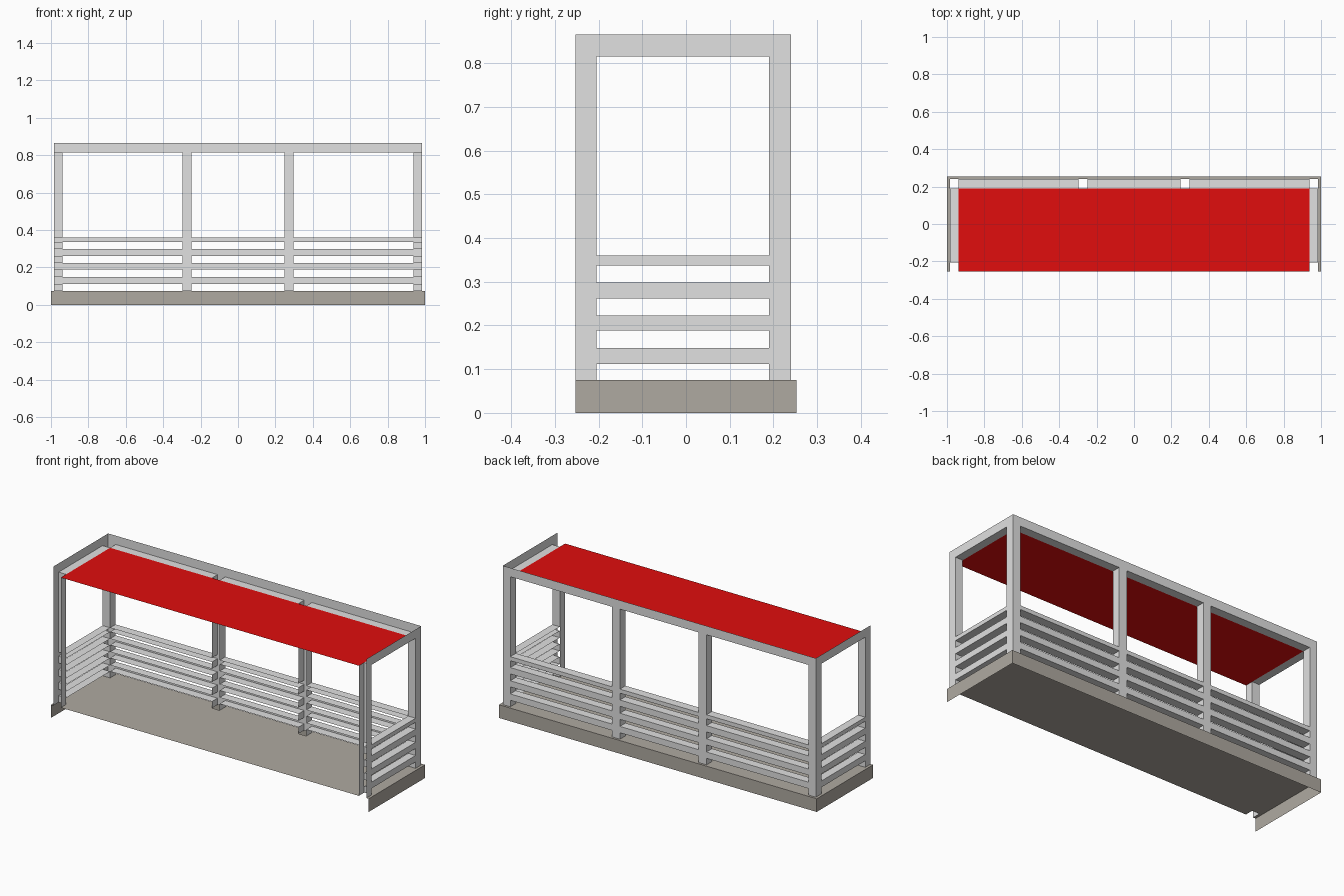
import bpy
import bmesh

if "Cube" in bpy.data.objects:
    bpy.data.objects.remove(bpy.data.objects["Cube"], do_unlink=True)


def material(name, rgb):
    m = bpy.data.materials.new(name)
    m.use_nodes = True
    color = (*rgb, 1.0)
    m.diffuse_color = color
    m.node_tree.nodes["Principled BSDF"].inputs["Base Color"].default_value = color
    return m


GREY = material("light grey frame", (0.75, 0.75, 0.75))
STONE = material("stone base", (0.43, 0.40, 0.355))
RED = material("red roof", (0.75, 0.004, 0.004))

# Shared dimensions
BASE_X, BASE_Y, BASE_TOP = 1.0, 0.253, 0.075
OUT_X, IN_X = 0.985, 0.938
OUT_Y, IN_Y, FRONT_IN = 0.24, 0.19, -0.205
POST_A, POST_B = 0.248, 0.297
BEAM_LOW, BEAM_TOP = 0.815, 0.865
LEVELS = [BASE_TOP, 0.112, 0.148, 0.188, 0.223, 0.262, 0.298, 0.337, 0.36,
          BEAM_LOW, BEAM_TOP]


def lattice(name, us, vs, is_hole, place, mat, depth=0.0):
    """Sheet of cells with holes; hole edges turn inward by depth."""
    bm = bmesh.new()

    def quad(points):
        bm.faces.new([bm.verts.new(place(*p)) for p in points])

    for i, (u0, u1) in enumerate(zip(us, us[1:])):
        for j, (v0, v1) in enumerate(zip(vs, vs[1:])):
            ring = [(u0, v0), (u1, v0), (u1, v1), (u0, v1)]
            if not is_hole(i, j):
                quad([(u, v, 0) for u, v in ring])
            elif depth:
                for k in range(4):
                    if k == 0 and j == 0:
                        continue  # the floor closes the lowest opening
                    a, b = ring[k], ring[(k + 1) % 4]
                    quad([(*a, 0), (*b, 0), (*b, depth), (*a, depth)])
    bmesh.ops.remove_doubles(bm, verts=bm.verts, dist=0.0001)
    mesh = bpy.data.meshes.new(name)
    bm.to_mesh(mesh)
    bm.free()
    mesh.materials.append(mat)
    obj = bpy.data.objects.new(name, mesh)
    bpy.context.collection.objects.link(obj)
    return obj


def solid(i, j):
    return False


def opening(i, j):
    return i % 2 == 1 and j % 2 == 0


def post_socket(i, j):
    return (j == 0 and i in (1, 7)) or (j == 2 and i in (1, 3, 5, 7))


# Floor with open sockets under the hollow posts
lattice("floor",
        [-BASE_X, -OUT_X, -IN_X, -POST_B, -POST_A, POST_A, POST_B, IN_X, OUT_X, BASE_X],
        [-BASE_Y, FRONT_IN, IN_Y, OUT_Y, BASE_Y],
        post_socket, lambda u, v, d: (u, v, BASE_TOP), STONE)

# Back panel: posts, rails and beam
lattice("back_panel",
        [-OUT_X, -IN_X, -POST_B, -POST_A, POST_A, POST_B, IN_X, OUT_X], LEVELS,
        opening, lambda u, v, d: (-u, OUT_Y - d, v), GREY, OUT_Y - IN_Y)

# Base skirt at the back
lattice("back_skirt", [-BASE_X, BASE_X], [0, BASE_TOP], solid,
        lambda u, v, d: (-u, BASE_Y, v), STONE)

# Side panels, inner sides of the front posts, and side skirts
for side, s in (("left", 1), ("right", -1)):
    lattice(side + "_panel", [-BASE_Y, FRONT_IN, IN_Y, OUT_Y], LEVELS, opening,
            lambda u, v, d: (s * (OUT_X - d), u, v), GREY, OUT_X - IN_X)
    lattice(side + "_front_post_inner", [-BASE_Y, FRONT_IN], [BASE_TOP, BEAM_LOW],
            solid, lambda u, v, d: (s * IN_X, u, v), GREY)
    lattice(side + "_skirt", [-BASE_Y, BASE_Y], [0, BASE_TOP], solid,
            lambda u, v, d: (s * BASE_X, u, v), STONE)

# Flat roof sheet
lattice("roof", [-IN_X, IN_X], [-BASE_Y, IN_Y], solid,
        lambda u, v, d: (u, v, BEAM_LOW), RED)
